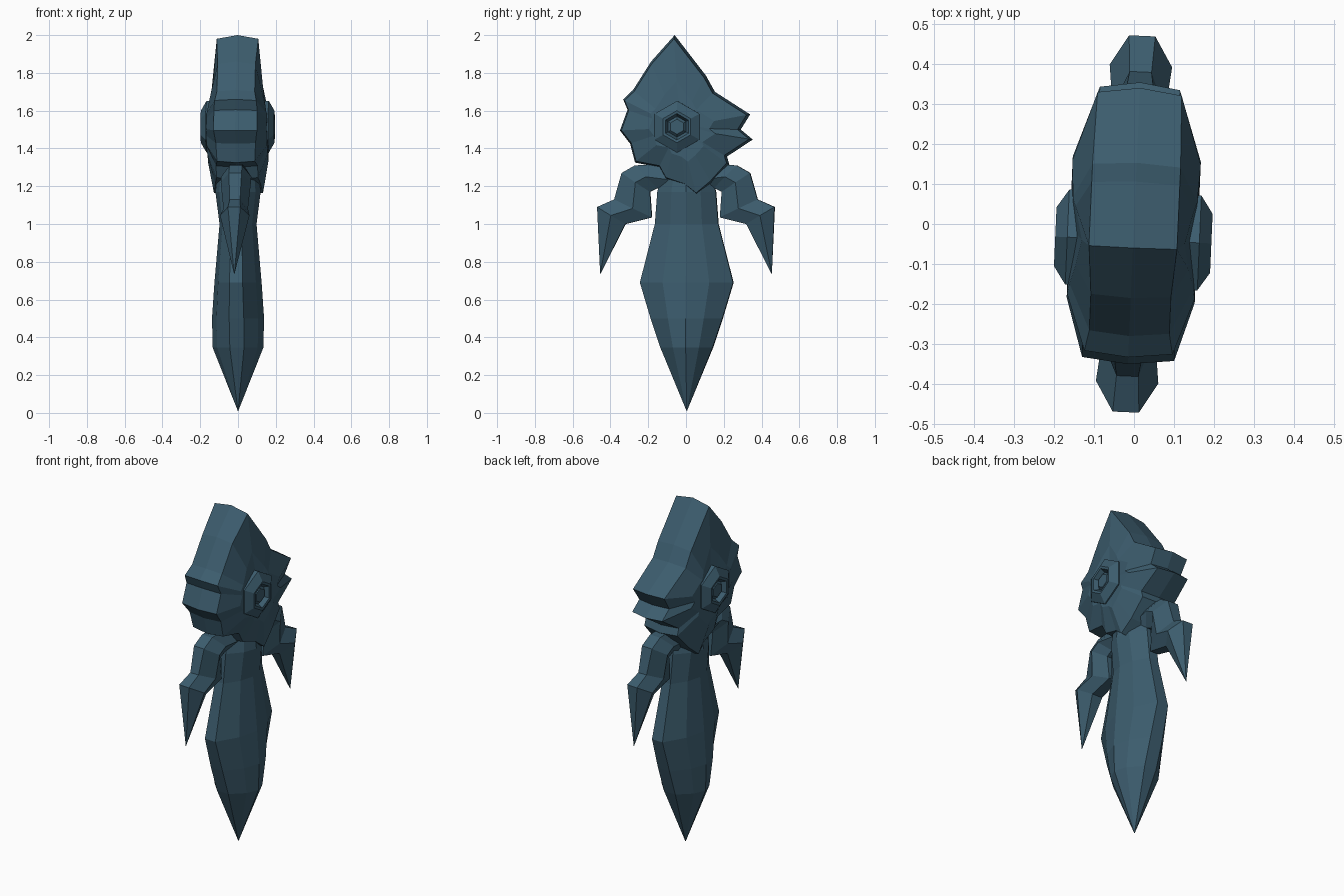
import bpy, bmesh
from math import cos, sin, pi, radians
from mathutils import Matrix

cube = bpy.data.objects.get("Cube")
if cube:
    bpy.data.objects.remove(cube, do_unlink=True)

slate = bpy.data.materials.new("slate_blue")
slate.use_nodes = True
colour = (0.045, 0.108, 0.155, 1)
slate.diffuse_color = colour
slate.node_tree.nodes["Principled BSDF"].inputs["Base Color"].default_value = colour
TWIST = Matrix.Rotation(radians(-2.5), 4, "Z")


def loft(name, rings):
    """Skin matching closed rings in order and cap both ends with fans."""
    bm = bmesh.new()
    loops = [[bm.verts.new(p) for p in ring] for ring in rings]
    n = len(loops[0])
    for a, b in zip(loops, loops[1:]):
        for i in range(n):
            j = (i + 1) % n
            bm.faces.new((a[i], a[j], b[j], b[i]))
    for loop in (loops[0], loops[-1]):
        face = bm.faces.new(loop)
        bmesh.ops.poke(bm, faces=[face])
    bmesh.ops.remove_doubles(bm, verts=bm.verts, dist=0.0005)
    bmesh.ops.recalc_face_normals(bm, faces=bm.faces)
    bm.transform(TWIST)
    mesh = bpy.data.meshes.new(name)
    bm.to_mesh(mesh)
    bm.free()
    mesh.materials.append(slate)
    obj = bpy.data.objects.new(name, mesh)
    bpy.context.collection.objects.link(obj)
    return obj


# Head: jagged side outline (y, z, half width), widened towards the cheeks
outline = [
    (-.06, 2.0, .11), (-.185, 1.86, .10), (-.28, 1.71, .10), (-.333, 1.66, .11),
    (-.31, 1.605, .115), (-.35, 1.495, .115), (-.296, 1.425, .105), (-.27, 1.325, .10),
    (-.14, 1.30, .11), (-.105, 1.235, .11), (0, 1.20, .12), (.063, 1.15, .13),
    (.14, 1.215, .12), (.23, 1.315, .11), (.217, 1.357, .11), (.354, 1.447, .10),
    (.29, 1.50, .10), (.34, 1.58, .105), (.153, 1.70, .11), (.106, 1.785, .11)]
CY, CZ = -.03, 1.51


def head_ring(side, scale):
    ring = []
    for y, z, w in outline:
        yy, zz = CY + (y - CY) * scale, CZ + (z - CZ) * scale
        if scale < .9:
            w = .16 - .18 * max(zz - 1.58, 0)
        ring.append((side * w, yy, zz))
    return ring


ridge = [(0, y, z) for y, z, w in outline]
loft("head", [head_ring(-1, .5), head_ring(-1, .96), ridge,
              head_ring(1, .96), head_ring(1, .5)])

# Eyes: bevelled hexagonal sockets with a raised centre
eye_steps = [(.137, .12), (.137, .165), (.085, .195), (.07, .193),
             (.055, .165), (.04, .18)]
for side, label in ((1, "left"), (-1, "right")):
    rings = [[(side * x, -.04 + r * sin(k * pi / 3), 1.515 + r * cos(k * pi / 3))
              for k in range(6)] for r, x in eye_steps]
    loft(label + "_eye", rings)

# Body: tapering faceted blade (z, half width, half depth)
body_steps = [(1.27, .11, .13), (1.17, .12, .155), (1.0, .098, .168),
              (.69, .125, .247), (.5, .138, .19), (.345, .134, .138), (.01, .001, .001)]
section = [(.28, -1), (.8, -.5), (1, 0), (.8, .5), (.28, 1),
           (-.28, 1), (-.8, .5), (-1, 0), (-.8, -.5), (-.28, -1)]
loft("body", [[(u * w, v * d + .004, z) for u, v in section]
              for z, w, d in body_steps])

# Arms: hexagonal limbs ending in a claw (outer y, z, inner y, z, half width)
arm_steps = [(.10, 1.32, .08, 1.15, .07), (.27, 1.31, .15, 1.19, .08),
             (.34, 1.27, .19, 1.17, .08), (.38, 1.13, .18, 1.035, .065),
             (.47, 1.09, .32, 1.0, .078), (.455, .735, .454, .735, .001)]
for s, label in ((-1, "front"), (1, "back")):
    rings = []
    for oy, oz, iy, iz, w in arm_steps:
        my, mz = (oy + iy) / 2, (oz + iz) / 2
        h = w * .42
        rings.append([(-h, s * oy, oz), (h, s * oy, oz), (w, s * my, mz),
                      (h, s * iy, iz), (-h, s * iy, iz), (-w, s * my, mz)])
    loft(label + "_claw_arm", rings)
